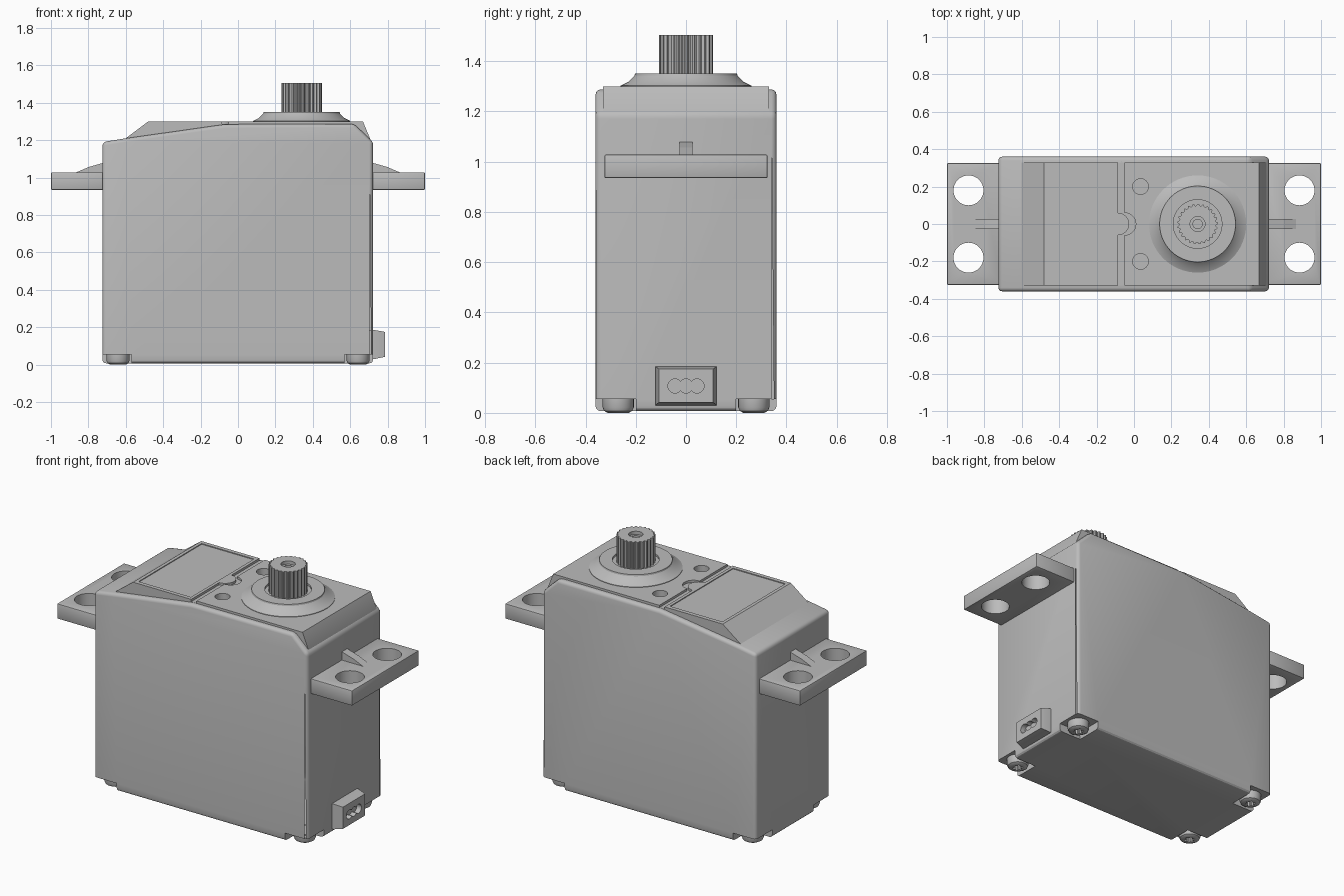
import bpy, bmesh, math
from mathutils import Vector

if "Cube" in bpy.data.objects:
    bpy.data.objects.remove(bpy.data.objects["Cube"])

grey = bpy.data.materials.new("plain_grey")
grey.use_nodes = True
GREY = (0.5, 0.5, 0.5, 1)
grey.diffuse_color = GREY
grey.node_tree.nodes["Principled BSDF"].inputs["Base Color"].default_value = GREY


def finish(name, bm):
    bmesh.ops.recalc_face_normals(bm, faces=bm.faces)
    mesh = bpy.data.meshes.new(name)
    bm.to_mesh(mesh)
    bm.free()
    mesh.materials.append(grey)
    ob = bpy.data.objects.new(name, mesh)
    bpy.context.collection.objects.link(ob)
    return ob


def prism(name, pts, lo, hi, axis="z"):
    """Extrude a 2D outline along z (xy points) or along y (xz points)."""
    bm = bmesh.new()
    place = (lambda p, d: (p[0], p[1], d)) if axis == "z" else (lambda p, d: (p[0], d, p[1]))
    face = bm.faces.new([bm.verts.new(place(p, lo)) for p in pts])
    ext = bmesh.ops.extrude_face_region(bm, geom=[face])
    move = Vector(place((0, 0), hi - lo))
    bmesh.ops.translate(bm, vec=move, verts=[v for v in ext["geom"] if isinstance(v, bmesh.types.BMVert)])
    return finish(name, bm)


def box(name, x0, x1, y0, y1, z0, z1):
    return prism(name, [(x0, y0), (x1, y0), (x1, y1), (x0, y1)], z0, z1)


def lathe(name, profile, x, y, steps=48):
    """Spin a radius/height profile about a vertical axis at x, y."""
    bm = bmesh.new()
    verts = [bm.verts.new((r, 0, z)) for r, z in profile]
    edges = [bm.edges.new(pair) for pair in zip(verts, verts[1:])]
    bmesh.ops.spin(bm, geom=verts + edges, cent=(0, 0, 0), axis=(0, 0, 1),
                   angle=math.tau, steps=steps)
    bmesh.ops.remove_doubles(bm, verts=bm.verts, dist=0.0001)
    bmesh.ops.translate(bm, vec=(x, y, 0), verts=bm.verts)
    return finish(name, bm)


def drum(name, x, y, r, z0, z1):
    return lathe(name, [(0, z0), (r, z0), (r, z1), (0, z1)], x, y, 40)


def gear(name, x, y, r_in, r_out, teeth, z0, z1):
    """Toothed column with trapezoid teeth."""
    pts = []
    for i in range(teeth * 4):
        a = math.tau * i / (teeth * 4)
        r = r_out if i % 4 < 2 else r_in
        pts.append((x + r * math.cos(a), y + r * math.sin(a)))
    return prism(name, pts, z0, z1)


def apply(ob, mod):
    bpy.context.view_layer.objects.active = ob
    bpy.ops.object.modifier_apply(modifier=mod.name)


def bevel(ob, width, segments=3):
    mod = ob.modifiers.new("round", "BEVEL")
    mod.width, mod.segments, mod.limit_method = width, segments, "ANGLE"
    mod.angle_limit = math.radians(25)
    apply(ob, mod)


def cut(ob, *cutters):
    for c in cutters:
        mod = ob.modifiers.new("cut", "BOOLEAN")
        mod.operation, mod.solver, mod.object = "DIFFERENCE", "EXACT", c
        apply(ob, mod)
        bpy.data.objects.remove(c)


def smooth(ob):
    bpy.ops.object.select_all(action="DESELECT")
    ob.select_set(True)
    bpy.context.view_layer.objects.active = ob
    bpy.ops.object.shade_smooth_by_angle(angle=math.radians(30))


corners = [(sx, sy) for sx in (-1, 1) for sy in (-1, 1)]

# Main case with a sloping shoulder and notched bottom corners
case = prism("case", [(-0.725, 0.007), (-0.725, 1.19), (-0.6, 1.21), (-0.07, 1.285),
                      (0.62, 1.288), (0.722, 1.19), (0.722, 0.007)], -0.36, 0.36, "y")
bevel(case, 0.02)
for sx, sy in corners:
    xs, ys = sorted((sx * 0.57, sx * 0.9)), sorted((sy * 0.2, sy * 0.5))
    cut(case, box("notch", *xs, *ys, -0.1, 0.055))
smooth(case)

# Raised lid, split by a groove that bulges around a half-round tab
lid = prism("lid", [(-0.61, 1.15), (-0.61, 1.203), (-0.48, 1.3), (0.668, 1.3),
                    (0.714, 1.19), (0.714, 1.15)], -0.33, 0.33, "y")


def groove_edge(x, r):
    arc = [math.pi * (i / 16 - 0.5) for i in range(17)]
    return [(x, -0.5)] + [(x + r * math.cos(a), r * math.sin(a)) for a in arc] + [(x, 0.5)]


groove = prism("groove", groove_edge(-0.086, 0.06) + groove_edge(-0.05, 0.06)[::-1], 1.286, 1.4)
cut(lid, groove, box("label_recess", -0.46, -0.105, -0.305, 0.305, 1.295, 1.4))
for sy in (-1, 1):
    cut(lid, drum("screw_hole", 0.035, sy * 0.2, 0.042, 1.25, 1.4))
    cut(case, drum("screw_hole", 0.035, sy * 0.2, 0.042, 1.25, 1.4))
smooth(lid)

# Mounting ears with screw holes and a sloped rib on each
for sx, side in ((1, "left"), (-1, "right")):
    ear = box(side + "_mounting_ear", *sorted((sx * 0.7, sx)), -0.325, 0.325, 0.935, 1.028)
    bevel(ear, 0.006, 2)
    for sy in (-1, 1):
        cut(ear, drum("ear_hole", sx * 0.885, sy * 0.18, 0.08, 0.8, 1.2))
    smooth(ear)
    prism(side + "_ear_rib", [(sx * 0.7, 1.02), (sx * 0.7, 1.085), (sx * 0.8, 1.056),
                              (sx * 0.865, 1.028), (sx * 0.865, 1.02)], -0.026, 0.026, "y")

# Output collar and splined shaft
AXIS = (0.34, 0)
smooth(lathe("output_collar", [(0, 1.28), (0.26, 1.28), (0.26, 1.303), (0.23, 1.318), (0.205, 1.343),
                               (0.203, 1.352), (0.13, 1.352), (0.13, 1.34), (0, 1.34)], *AXIS, 64))
shaft = gear("splined_shaft", *AXIS, 0.098, 0.108, 25, 1.335, 1.505)
cut(shaft, lathe("shaft_bore", [(0, 1.4), (0.025, 1.4), (0.025, 1.485), (0.04, 1.485),
                                (0.04, 1.52), (0, 1.52)], *AXIS))
smooth(shaft)

# Bottom screws with star sockets
for sx, sy in corners:
    x, y = sx * 0.642, sy * 0.27
    screw = lathe("bottom_screw", [(0, 0.06), (0.062, 0.06), (0.062, 0.022), (0.056, 0.008),
                                   (0.042, 0), (0, 0)], x, y, 32)
    cut(screw, gear("star_socket", x, y, 0.02, 0.03, 6, -0.1, 0.03))
    smooth(screw)

# Cable outlet block with tapered face and three overlapping wire openings
bm = bmesh.new()
rings = [(0.7, 0.122, 0.03, 0.185), (0.73, 0.122, 0.03, 0.185), (0.786, 0.108, 0.042, 0.175)]
loops = [[bm.verts.new((x, s * w, z)) for s, z in ((-1, lo), (1, lo), (1, hi), (-1, hi))]
         for x, w, lo, hi in rings]
for a, b in zip(loops, loops[1:]):
    for i in range(4):
        bm.faces.new((a[i], a[i - 1], b[i - 1], b[i]))
bm.faces.new(loops[0])
bm.faces.new(loops[-1])
outlet = finish("cable_outlet", bm)
for i in (-1, 0, 1):
    wire = drum("wire_opening", 0, 0, 0.028, -0.03, 0.1)
    wire.rotation_euler = (0, math.pi / 2, 0)
    wire.location = (0.785, i * 0.044, 0.107)
    cut(outlet, wire)
smooth(outlet)
